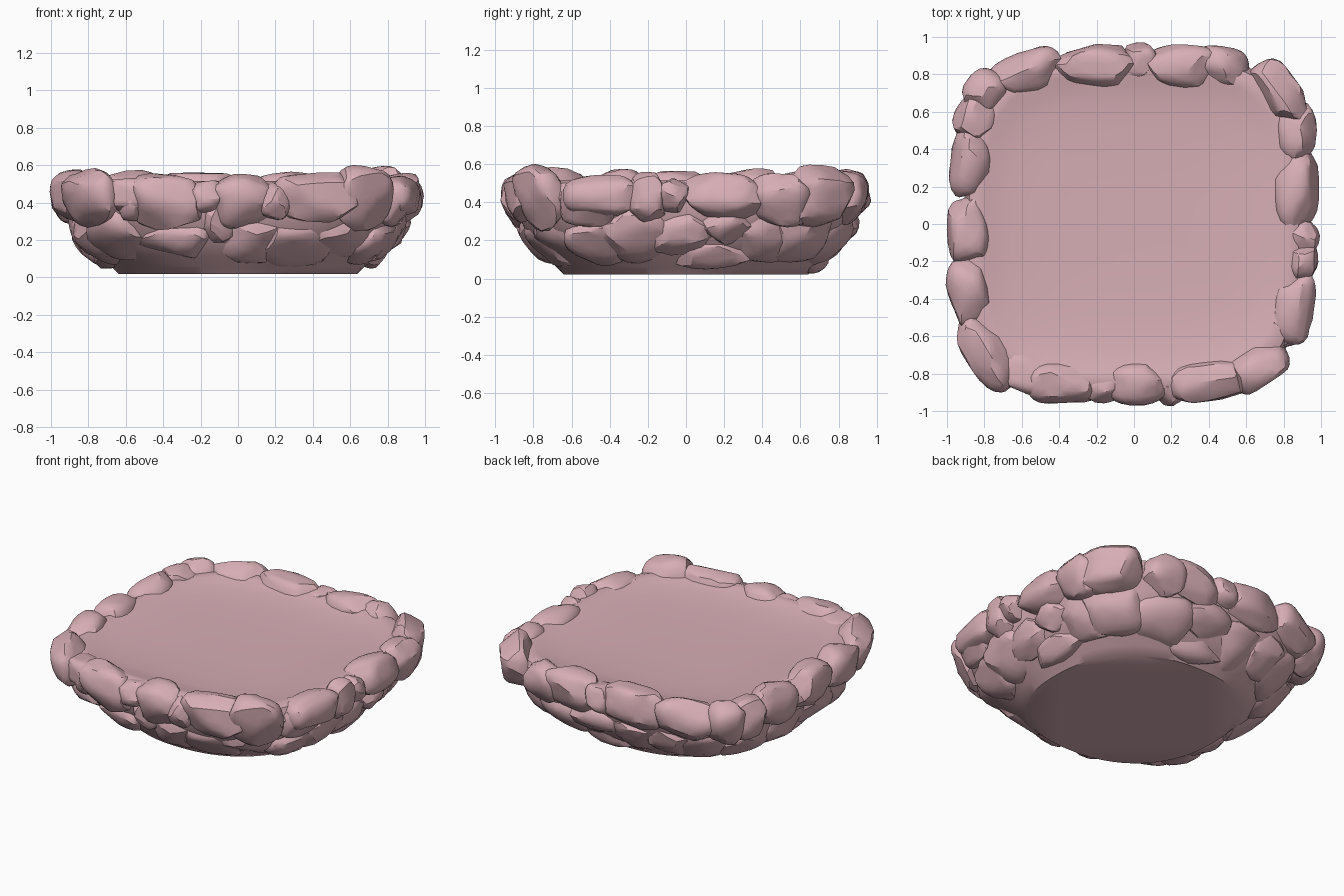
import bpy, bmesh, math, random
from mathutils import Vector, Matrix

random.seed(7)
cube = bpy.data.objects.get("Cube")
if cube:
    bpy.data.objects.remove(cube, do_unlink=True)

stone_mat = bpy.data.materials.new("dusty_pink_stone")
stone_mat.use_nodes = True
colour = (0.68, 0.425, 0.462, 1)
stone_mat.diffuse_color = colour
bsdf = stone_mat.node_tree.nodes["Principled BSDF"]
bsdf.inputs["Base Color"].default_value = colour
bsdf.inputs["Roughness"].default_value = 0.9

# Outer wall profile: height, half width
WALL = [(0, .63), (.1, .78), (.2, .87), (.4, .98), (.5, .965), (.6, .87)]


def half_width(z):
    for (z0, r0), (z1, r1) in zip(WALL, WALL[1:]):
        if z <= z1:
            return r0 + (r1 - r0) * (z - z0) / (z1 - z0)
    return WALL[-1][1]


def squareness(z):
    """Nearly round at the base, a rounded square at the rim."""
    return 2.2 + 1.4 * min(z / .35, 1)


def outline(angle, r, z):
    """Point of the wall at a height, for half width r."""
    n = squareness(z)
    c, s = math.cos(angle), math.sin(angle)
    k = r / (abs(c) ** n + abs(s) ** n) ** (1 / n)
    return Vector((c * k, s * k, z))


def finish(name, bm, angle):
    bmesh.ops.recalc_face_normals(bm, faces=bm.faces)
    mesh = bpy.data.meshes.new(name)
    bm.to_mesh(mesh)
    bm.free()
    mesh.materials.append(stone_mat)
    mesh.shade_smooth()
    mesh.set_sharp_from_angle(angle=math.radians(angle))
    bpy.context.collection.objects.link(bpy.data.objects.new(name, mesh))


def core():
    """Solid basin body with a shallow, dished floor."""
    rings = [(half_width(z) - gap, z) for z, gap in
             ((.02, .02), (.06, .04), (.12, .05), (.2, .05), (.3, .06), (.42, .07))]
    rings += [(.88, .5), (.84, .515), (.8, .508), (.75, .495),
              (.66, .482), (.5, .472), (.25, .467)]
    count = 64
    bm = bmesh.new()
    loops = [[bm.verts.new(outline(math.tau * i / count, r, z)) for i in range(count)]
             for r, z in rings]
    for a, b in zip(loops, loops[1:]):
        for i in range(count):
            j = (i + 1) % count
            bm.faces.new((a[i], a[j], b[j], b[i]))
    bm.faces.new(loops[0])
    bm.faces.new(loops[-1])
    finish("basin_core", bm, 40)


def stone(name, side, reach, along, z, w, h, depth):
    """Chiselled boulder lying on the wall; side counts quarter turns from the front."""
    angle = math.atan2(-.95, along) + side * math.pi / 2
    p = outline(angle, half_width(z) + reach, z)
    power = squareness(z) - 1
    normal = Vector([math.copysign(abs(c) ** power, c) for c in p.xy] + [0]).normalized()
    tangent = Vector((-normal.y, normal.x, 0))
    # Lean the boulder with the slope of the wall
    above, below = z + .08, max(z - .08, 0)
    rise = outline(angle, half_width(above), above) - outline(angle, half_width(below), below)
    normal = (normal - Vector((0, 0, rise.dot(normal) / rise.z))).normalized()
    up = normal.cross(tangent)
    centre = p - normal * (depth * .88 + random.uniform(-.01, .015))
    frame = Matrix((tangent, up, normal)).transposed()
    spin = Matrix.Rotation(random.uniform(-.15, .15), 3, 'Z')

    bm = bmesh.new()
    bmesh.ops.create_icosphere(bm, subdivisions=3, radius=1)
    for v in bm.verts:
        v.co = Vector([math.copysign(abs(c) ** .75, c) for c in v.co])
    # Press flat facets into the boulder
    for _ in range(16):
        n = Vector([random.gauss(0, 1) for _ in range(3)]).normalized()
        d = random.uniform(.83, .97)
        for v in bm.verts:
            over = v.co.dot(n) - d
            if over > 0:
                v.co -= n * over
    for v in bm.verts:
        local = spin @ Vector((v.co.x * w, v.co.y * h, v.co.z * depth))
        v.co = centre + frame @ local
        v.co.z = max(v.co.z, 0)
    finish(name, bm, 28)


core()

# Sides in order of quarter turns, with how far each wall bulges
SIDES = (("front", -.02), ("left", 0), ("back", -.02), ("right", .01))

# Upper course: position along the side, height, half length, half height
upper = {}
upper["front"] = [(-.62, .46, .2, .1), (-.62, .37, .1, .1), (-.4, .38, .21, .16),
                  (-.18, .45, .11, .09), (.03, .38, .18, .15), (.2, .39, .08, .1),
                  (.45, .43, .25, .14), (.8, .39, .18, .18)]
upper["left"] = [(-.45, .45, .21, .11), (-.55, .34, .19, .12), (-.2, .41, .11, .14),
                 (-.07, .46, .09, .09), (.2, .45, .25, .12), (.52, .4, .17, .15),
                 (.82, .4, .21, .17)]
upper["back"] = [(-.5, .4, .15, .14), (-.25, .42, .24, .13), (-.03, .46, .1, .1),
                 (.2, .42, .25, .14), (.65, .42, .22, .14)]
upper["right"] = [(-.82, .38, .13, .16), (-.6, .41, .14, .14), (-.33, .42, .21, .14),
                  (.03, .42, .2, .14), (.37, .42, .2, .14), (.8, .4, .24, .16)]

# Lower course, leaning in towards the base
lower = {}
lower["front"] = [(-.4, .16, .24, .13), (-.12, .23, .12, .14), (.08, .15, .2, .19),
                  (.44, .12, .25, .18), (.82, .17, .22, .19)]
lower["left"] = [(-.65, .13, .17, .17), (-.35, .15, .22, .2), (-.02, .19, .2, .13),
                 (.23, .24, .14, .11), (.2, .08, .24, .11), (.52, .15, .2, .18),
                 (.86, .17, .22, .19)]
lower["back"] = [(-.5, .13, .23, .19), (-.12, .21, .21, .14), (-.1, .07, .23, .11),
                 (.22, .13, .21, .19), (.54, .15, .2, .18), (.87, .16, .22, .19)]
lower["right"] = [(-.52, .14, .21, .18), (-.15, .14, .23, .19), (.22, .19, .22, .14),
                  (.2, .07, .22, .1), (.53, .14, .21, .19), (.87, .16, .23, .19)]

for course, layout, depth in (("upper", upper, .12), ("lower", lower, .13)):
    for turn, (side, reach) in enumerate(SIDES):
        for i, spec in enumerate(layout[side]):
            thick = depth * (.8 if spec[2] < .12 else 1)
            stone(f"{course}_{side}_stone_{i + 1}", turn, reach, *spec, thick)
